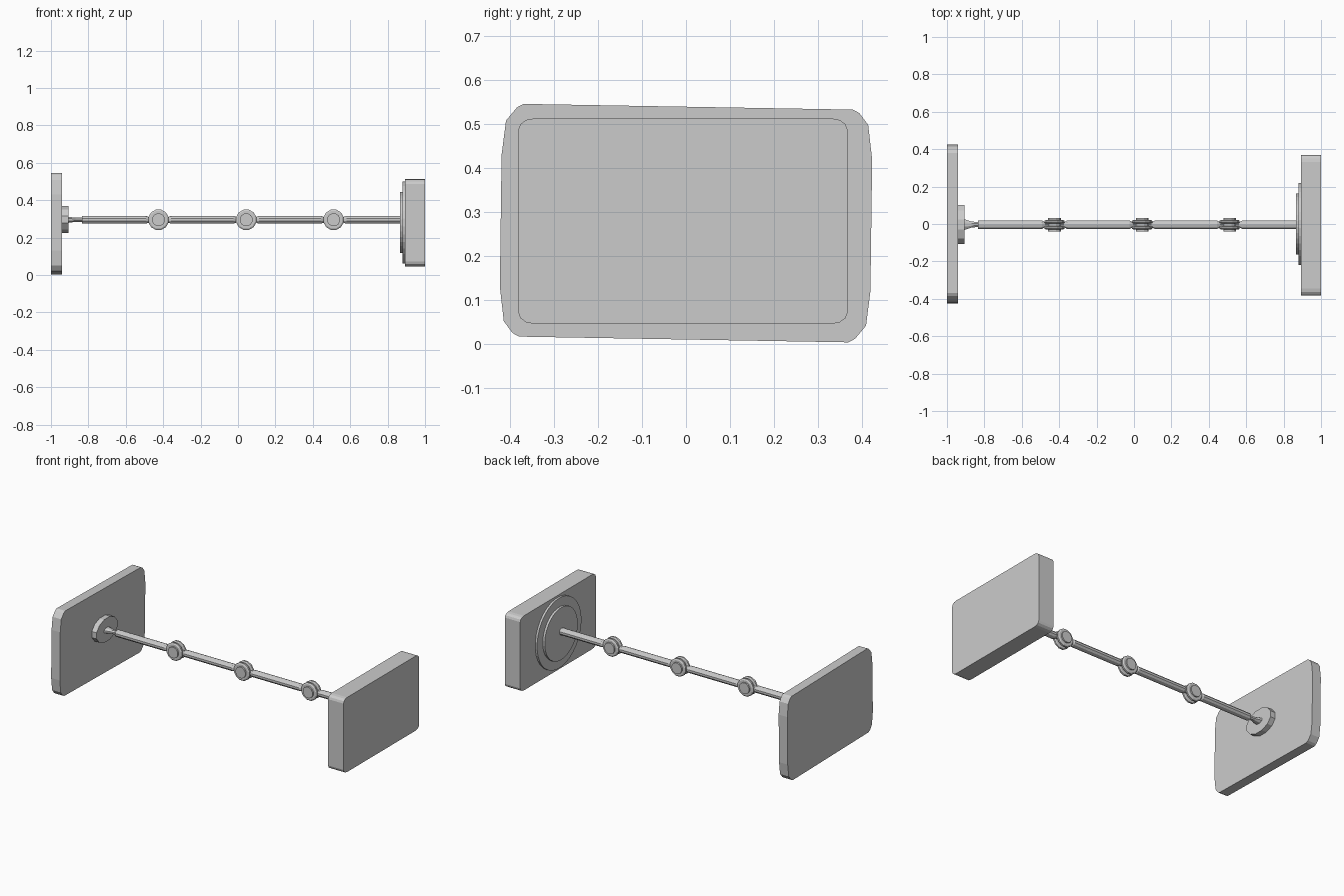
import bpy, bmesh, math
from mathutils import Vector

if "Cube" in bpy.data.objects:
    bpy.data.objects.remove(bpy.data.objects["Cube"])

grey = bpy.data.materials.new("plain_grey")
grey.diffuse_color = (0.6, 0.6, 0.6, 1)
grey.use_nodes = True
grey.node_tree.nodes["Principled BSDF"].inputs["Base Color"].default_value = grey.diffuse_color


def loft(name, rings):
    """Closed solid through a list of equal-length point rings."""
    bm = bmesh.new()
    vs = [[bm.verts.new(p) for p in r] for r in rings]
    n = len(vs[0])
    for a, b in zip(vs, vs[1:]):
        for i in range(n):
            j = (i + 1) % n
            bm.faces.new((a[i], a[j], b[j], b[i]))
    bm.faces.new(vs[0])
    bm.faces.new(vs[-1])
    bmesh.ops.recalc_face_normals(bm, faces=bm.faces)
    me = bpy.data.meshes.new(name)
    bm.to_mesh(me)
    bm.free()
    me.materials.append(grey)
    ob = bpy.data.objects.new(name, me)
    bpy.context.collection.objects.link(ob)
    return ob


def ring_x(x, ry, rz, n, cy=0, cz=0.295):
    return [Vector((x, cy + ry * math.cos((i + .5) * math.tau / n),
                    cz + rz * math.sin((i + .5) * math.tau / n))) for i in range(n)]


def ring_y(cx, y, r, n, cz=0.295):
    return [Vector((cx + r * math.cos((i + .5) * math.tau / n), y,
                    cz + r * math.sin((i + .5) * math.tau / n))) for i in range(n)]


def slab(name, outline, x0, x1):
    return loft(name, [[Vector((x, y, z)) for y, z in outline] for x in (x0, x1)])


# Left end plate: slightly skewed, half outline repeated by a half turn
half = [(-0.424, 0.13), (-0.420, 0.43), (-0.410, 0.508), (-0.385, 0.538),
        (-0.370, 0.546), (0.380, 0.533), (0.395, 0.525), (0.415, 0.498)]
plate = half + [(-y, 0.549 - z) for y, z in half]
slab("left_end_plate", plate, -1.0, -0.94)

# Right end block: rectangle with rounded corners
block = []
for sy, sz, a0 in ((1, 1, 0), (-1, 1, 90), (-1, -1, 180), (1, -1, 270)):
    for k in range(4):
        a = math.radians(a0 + 30 * k)
        block.append((-0.007 + sy * 0.339 + 0.036 * math.cos(a),
                      0.279 + sz * 0.208 + 0.026 * math.sin(a)))
slab("right_end_block", block, 0.893, 1.0)

# Stepped round mount on the right block
loft("mount_outer_disc", [ring_x(x, 0.22, 0.22, 32, 0, 0.281) for x in (0.88, 0.895)])
loft("mount_inner_disc", [ring_x(x, 0.164, 0.164, 32, 0, 0.281) for x in (0.866, 0.882)])

# Oval boss and flared neck on the left plate
loft("left_boss", [ring_x(x, 0.107, 0.075, 12, -0.003, 0.297) for x in (-0.942, -0.907)])
loft("left_neck", [ring_x(-0.91, 0.032, 0.018, 8, -0.003),
                   ring_x(-0.87, 0.018, 0.012, 8, -0.003),
                   ring_x(-0.83, 0.013, 0.012, 8, -0.003)])

# Rod sections between the joints, with tapered ends
CY = -0.004
joints = (-0.425, 0.044, 0.511)
ends = [-0.835] + list(joints) + [0.87]
for i, (a, b) in enumerate(zip(ends, ends[1:])):
    rings = []
    if i > 0:
        rings += [ring_x(a + 0.02, 0.010, 0.011, 10, CY), ring_x(a + 0.05, 0.014, 0.014, 10, CY),
                  ring_x(a + 0.068, 0.024, 0.021, 10, CY)]
    else:
        rings += [ring_x(a, 0.024, 0.021, 10, CY)]
    if i < 3:
        rings += [ring_x(b - 0.068, 0.024, 0.021, 10, CY), ring_x(b - 0.05, 0.014, 0.014, 10, CY),
                  ring_x(b - 0.02, 0.010, 0.011, 10, CY)]
    else:
        rings += [ring_x(b, 0.024, 0.021, 10, CY)]
    loft(f"rod_section_{i + 1}", rings)

# Hinge joints: pin through two bevelled washers
for i, x in enumerate(joints):
    loft(f"joint_pin_{i + 1}", [ring_y(x, CY + y, 0.035, 12) for y in (-0.035, 0.035)])
    for s, side in ((-1, "front"), (1, "back")):
        loft(f"joint_washer_{side}_{i + 1}",
             [ring_y(x, CY + s * y, r, 12) for y, r in
              ((0.007, 0.050), (0.011, 0.056), (0.021, 0.056), (0.026, 0.048))])
